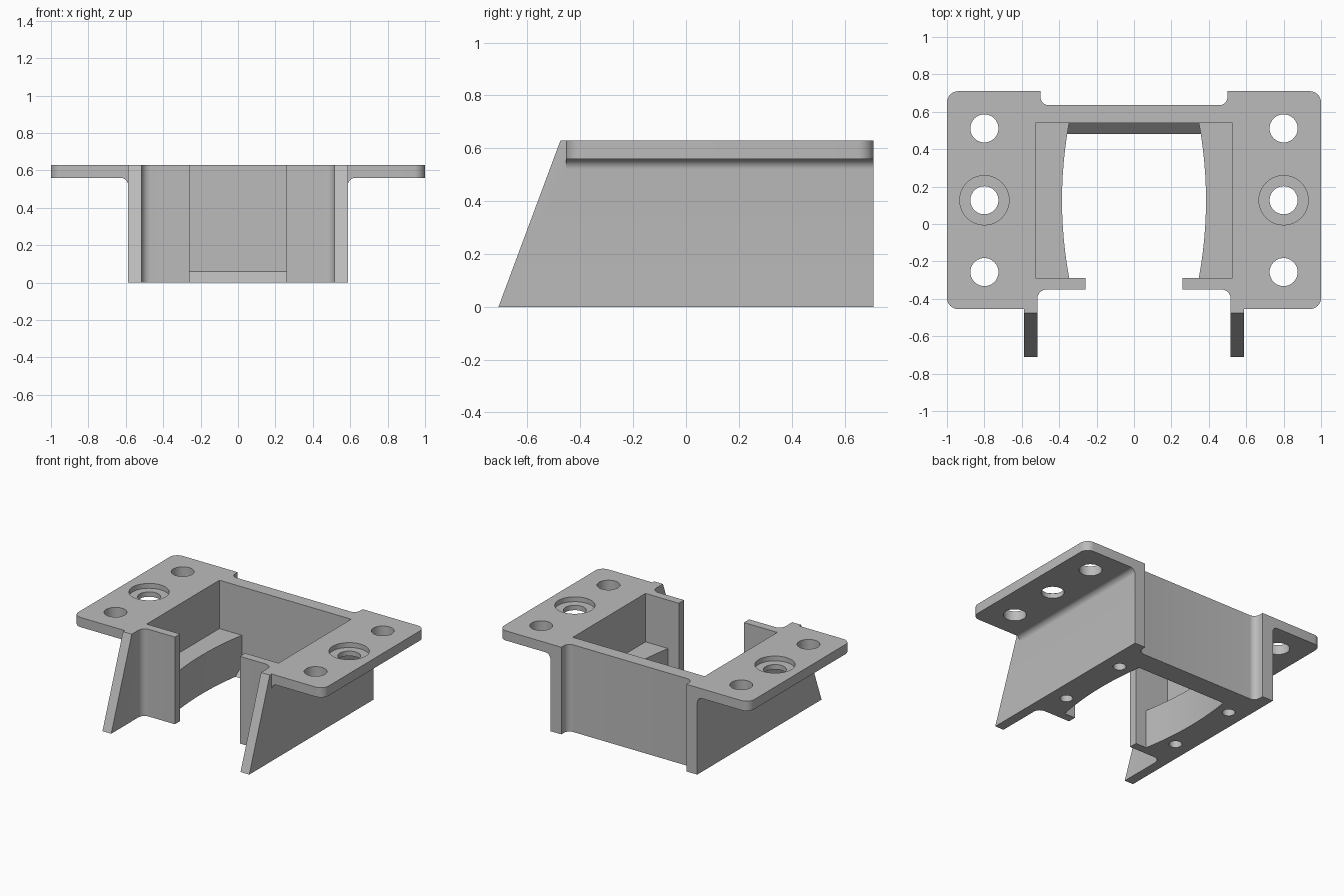
import bpy, bmesh
from math import pi, radians, sin, cos
from mathutils import Vector

scene = bpy.context.scene
cube = bpy.data.objects.get("Cube")
if cube:
    bpy.data.objects.remove(cube)

grey = bpy.data.materials.new("light_grey")
grey.use_nodes = True
colour = (0.5, 0.5, 0.5, 1)
grey.diffuse_color = colour
grey.node_tree.nodes["Principled BSDF"].inputs["Base Color"].default_value = colour

TOP, PLATE, LEDGE = 0.63, 0.56, 0.28
MID = 0.127                      # y of the middle of the bolt rows


def fillet(before, corner, after, r, n=8):
    """Arc that rounds a right-angled 2D corner."""
    c = Vector(corner)
    u = (Vector(before) - c).normalized()
    v = (Vector(after) - c).normalized()
    turns = [i / n * pi / 2 for i in range(n + 1)]
    return [tuple(c + u * r * (1 - sin(t)) + v * r * (1 - cos(t))) for t in turns]


def prism(name, outline, lo, hi, axis="z", round_x=None, r=0.06):
    """Extrude a 2D outline along an axis; optionally round the upright edges at x."""
    place = {"x": lambda a, b, c: (c, a, b),
             "y": lambda a, b, c: (a, c, b),
             "z": lambda a, b, c: (a, b, c)}[axis]
    bm = bmesh.new()
    base = bm.faces.new([bm.verts.new(place(a, b, lo)) for a, b in outline])
    top = bmesh.ops.extrude_face_region(bm, geom=[base])["geom"]
    moved = [v for v in top if isinstance(v, bmesh.types.BMVert)]
    bmesh.ops.translate(bm, verts=moved, vec=place(0, 0, hi - lo))
    if round_x:
        upright = [e for e in bm.edges
                   if all(abs(v.co.x - round_x) < 1e-4 for v in e.verts)
                   and abs(e.verts[0].co.z - e.verts[1].co.z) > 0.01]
        bmesh.ops.bevel(bm, geom=upright, offset=r, segments=8,
                        profile=0.5, affect="EDGES")
    bmesh.ops.recalc_face_normals(bm, faces=bm.faces)
    mesh = bpy.data.meshes.new(name)
    bm.to_mesh(mesh)
    bm.free()
    ob = bpy.data.objects.new(name, mesh)
    mesh.materials.append(grey)
    scene.collection.objects.link(ob)
    return ob


def drill(name, x, y, r, lo, hi, n=40):
    ring = [(x + r * cos(2 * pi * i / n), y + r * sin(2 * pi * i / n)) for i in range(n)]
    return prism(name, ring, lo, hi)


# Left half of the upright walls: back wall, corner post, side wall, front tab
outline = [(-0.1, 0.635)]
outline += fillet((0.4, 0.635), (0.5, 0.635), (0.5, 0.71), 0.045)
outline += [(0.5, 0.71), (0.587, 0.71), (0.587, -0.71), (0.517, -0.71)]
outline += fillet((0.517, -0.7), (0.517, -0.35), (0.3, -0.35), 0.05)
outline += [(0.26, -0.35), (0.26, -0.29), (0.527, -0.29), (0.527, 0.54), (-0.1, 0.54)]
housing = prism("mounting_bracket", outline, 0, TOP)

# Bolt plate with a fillet under its root
section = [(0.557, TOP), (1, TOP), (1, PLATE)]
section += fillet((1, PLATE), (0.587, PLATE), (0.587, 0), 0.04)
section += [(0.557, PLATE - 0.04)]
plate = prism("bolt_plate", section, -0.455, 0.71, "y", round_x=1)

# Inner ledge with a shallow curved edge
steps = [i / 12 * 2 - 1 for i in range(13)]
edge = [(0.385 - 0.038 * t * t, MID + 0.414 * t) for t in steps]
ledge = prism("inner_ledge", [(0.557, -0.32), (0.347, -0.32)] + edge
              + [(0.347, 0.57), (0.557, 0.57)], 0, LEDGE)

# Sloped sill along the foot of the back wall
sill = prism("back_sill", [(0.48, 0), (0.54, 0.06), (0.57, 0.06), (0.57, 0)],
             -0.1, 0.4, "x")

# Cutters: raked front of the side wall, bolt holes, counterbore, blind holes
cutters = [prism("rake_cutter", [(-0.747, -0.1), (-0.438, 0.73), (-1, 0.73), (-1, -0.1)],
                 0.4, 0.7, "x")]
for dy in (-0.384, 0, 0.384):
    cutters.append(drill("bolt_hole_cutter", 0.8, MID + dy, 0.075, 0.4, 0.8))
cutters.append(drill("counterbore_cutter", 0.8, MID, 0.132, 0.595, 0.8))
for dy in (-0.27, 0.27):
    cutters.append(drill("blind_hole_cutter", 0.465, MID + 0.01 + dy, 0.042, -0.1, 0.2))

helpers = [plate, ledge, sill] + cutters
for ob in helpers:
    ob.hide_render = True
    mod = housing.modifiers.new(ob.name, "BOOLEAN")
    mod.operation = "DIFFERENCE" if ob in cutters else "UNION"
    mod.solver = "EXACT"
    mod.object = ob

# Mirror to the other side, trimming the overlap at the centre
mirror = housing.modifiers.new("mirror", "MIRROR")
mirror.use_axis[0] = True
mirror.use_bisect_axis[0] = True

# Bake the result and drop the helpers
bpy.context.view_layer.update()
graph = bpy.context.evaluated_depsgraph_get()
baked = bpy.data.meshes.new_from_object(housing.evaluated_get(graph))
housing.modifiers.clear()
housing.data = baked
baked.name = "mounting_bracket"
for ob in helpers:
    bpy.data.objects.remove(ob)
baked.materials.clear()
baked.materials.append(grey)
for poly in baked.polygons:
    poly.material_index = 0

bpy.ops.object.select_all(action="DESELECT")
housing.select_set(True)
bpy.context.view_layer.objects.active = housing
bpy.ops.object.shade_smooth_by_angle(angle=radians(30))
